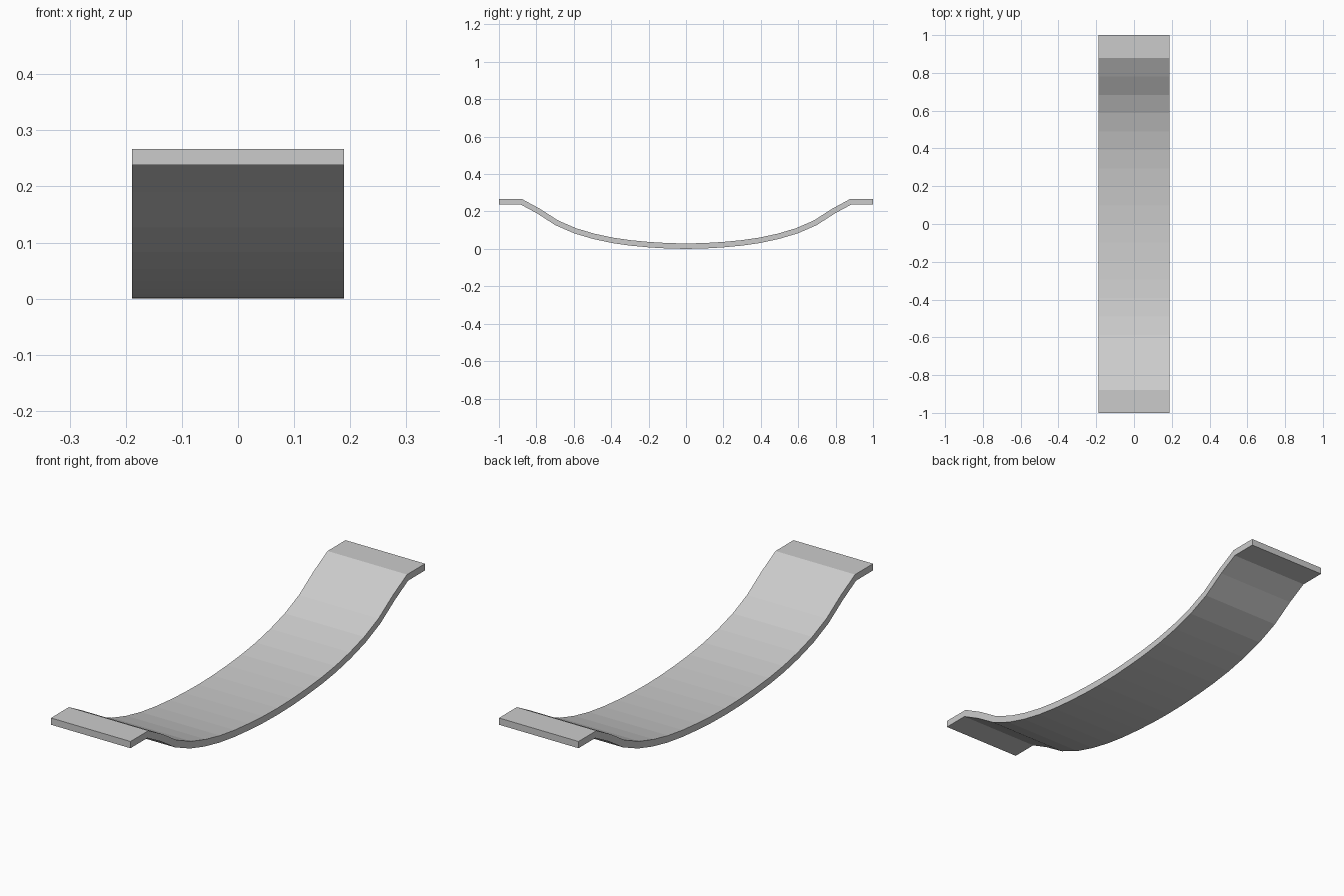
import bpy, bmesh
from mathutils import Vector

if "Cube" in bpy.data.objects:
    bpy.data.objects.remove(bpy.data.objects["Cube"])

HALF_WIDTH = 0.189
THICK = 0.029

# Top edge of the strip from the middle to one end (y, z)
half = [(0, 0.029), (0.098, 0.031), (0.196, 0.037), (0.293, 0.046), (0.391, 0.060),
        (0.489, 0.081), (0.587, 0.110), (0.684, 0.152), (0.782, 0.215),
        (0.878, 0.267), (1.0, 0.267)]
top = [Vector((-y, z)) for y, z in half[:0:-1]] + [Vector(p) for p in half]


def offset_below(pts, dist):
    """Mitred parallel line below the given one."""
    out = []
    for i, p in enumerate(pts):
        segs = []
        if i > 0:
            segs.append((p - pts[i - 1]).normalized())
        if i < len(pts) - 1:
            segs.append((pts[i + 1] - p).normalized())
        normals = [Vector((s.y, -s.x)) for s in segs]
        n = sum(normals, Vector((0, 0))).normalized()
        out.append(p + n * dist / n.dot(normals[0]))
    return out


# Curved strip with flat end tabs
bottom = offset_below(top, THICK)
bm = bmesh.new()
rings = []
for t, b in zip(top, bottom):
    rings.append([bm.verts.new((x, p.x, p.y)) for x, p in
                  ((-HALF_WIDTH, t), (HALF_WIDTH, t), (HALF_WIDTH, b), (-HALF_WIDTH, b))])
for r, s in zip(rings, rings[1:]):
    for k in range(4):
        j = (k + 1) % 4
        bm.faces.new((r[k], r[j], s[j], s[k]))
bm.faces.new(rings[0][::-1])
bm.faces.new(rings[-1])
bmesh.ops.recalc_face_normals(bm, faces=bm.faces)

mesh = bpy.data.meshes.new("sagging_deck")
bm.to_mesh(mesh)
bm.free()
bpy.context.collection.objects.link(bpy.data.objects.new("sagging_deck", mesh))
